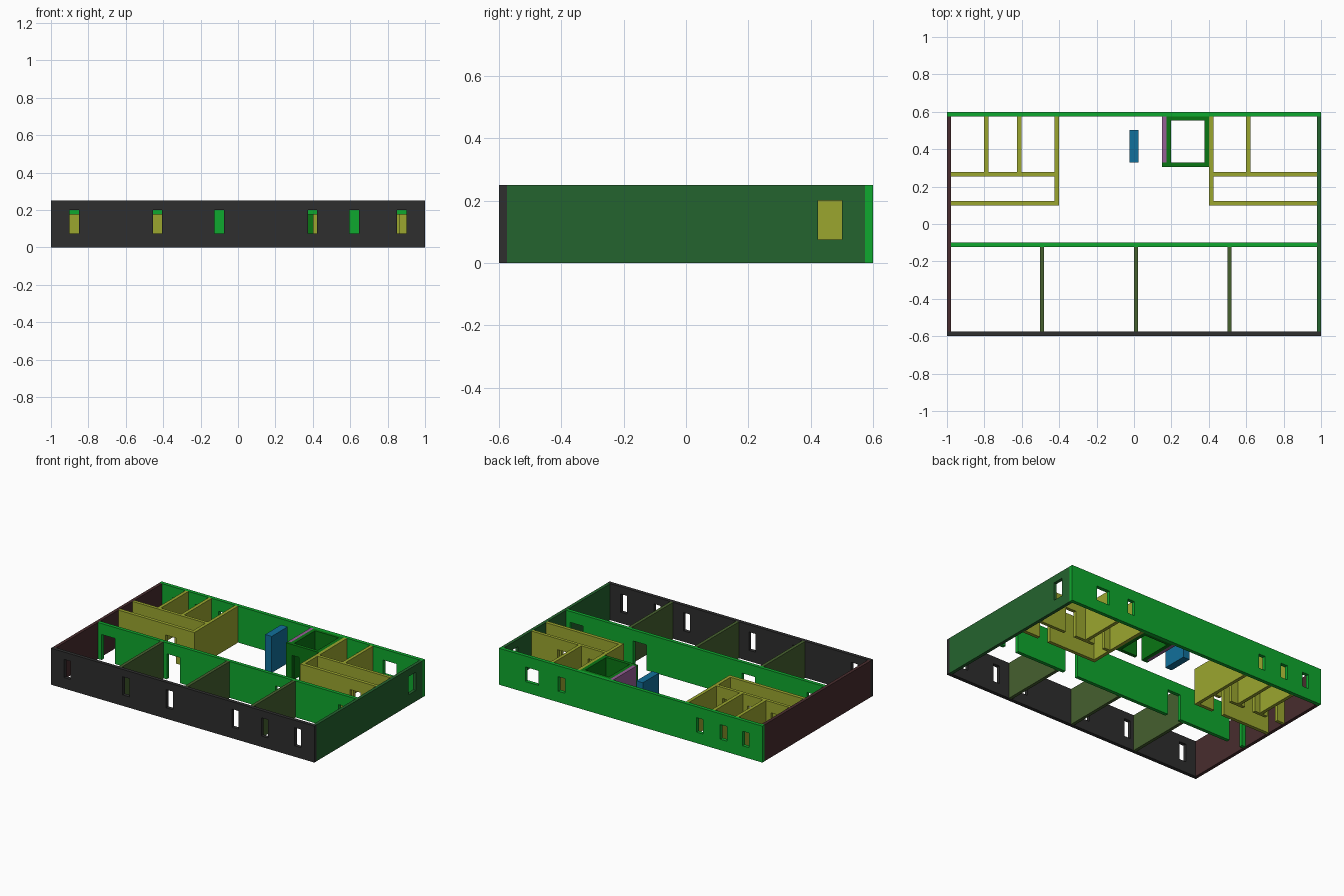
import bpy, bmesh

if "Cube" in bpy.data.objects:
    bpy.data.objects.remove(bpy.data.objects["Cube"])

H = 0.25          # wall height
DOOR_TOP = 0.175  # door head height


def srgb(r, g, b):
    def lin(c):
        c /= 255
        return c / 12.92 if c <= 0.04045 else ((c + 0.055) / 1.055) ** 2.4
    return (lin(r), lin(g), lin(b), 1)


def material(name, rgb):
    m = bpy.data.materials.new(name)
    m.diffuse_color = srgb(*rgb)
    m.use_nodes = True
    m.node_tree.nodes["Principled BSDF"].inputs["Base Color"].default_value = m.diffuse_color
    return m


CHARCOAL = material("charcoal", (46, 46, 46))
GREEN = material("bright_green", (15, 168, 46))
FOREST = material("forest_green", (36, 99, 46))
MAROON = material("dark_maroon", (72, 44, 46))
MOSS = material("moss_green", (70, 96, 47))
YELLOW = material("olive_yellow", (155, 166, 47))
SHAFT = material("shaft_green", (10, 118, 20))
PURPLE = material("purple", (150, 95, 150))
BLUE = material("blue", (17, 112, 155))


def wall(name, mat, x0, x1, y0, y1, holes=()):
    """Straight wall in plan; holes are (start, end, z0, z1) along its long side."""
    along_x = (x1 - x0) > (y1 - y0)
    a0, a1, t0, t1 = (x0, x1, y0, y1) if along_x else (y0, y1, x0, x1)
    A = sorted({a0, a1} | {v for h in holes for v in h[:2]})
    Z = sorted({0, H} | {v for h in holes for v in h[2:]})

    def solid(i, k):
        if not (0 <= i < len(A) - 1 and 0 <= k < len(Z) - 1):
            return False
        a, z = (A[i] + A[i + 1]) / 2, (Z[k] + Z[k + 1]) / 2
        return not any(h[0] < a < h[1] and h[2] < z < h[3] for h in holes)

    bm = bmesh.new()

    def quad(*pts):
        bm.faces.new([bm.verts.new((a, t, z) if along_x else (t, a, z)) for a, t, z in pts])

    for i in range(len(A) - 1):
        for k in range(len(Z) - 1):
            if not solid(i, k):
                continue
            p, q, b, c = A[i], A[i + 1], Z[k], Z[k + 1]
            for t in (t0, t1):
                quad((p, t, b), (q, t, b), (q, t, c), (p, t, c))
            for a, n in ((p, i - 1), (q, i + 1)):
                if not solid(n, k):
                    quad((a, t0, b), (a, t1, b), (a, t1, c), (a, t0, c))
            for z, n in ((b, k - 1), (c, k + 1)):
                if not solid(i, n):
                    quad((p, t0, z), (q, t0, z), (q, t1, z), (p, t1, z))
    bmesh.ops.remove_doubles(bm, verts=bm.verts, dist=1e-5)
    bmesh.ops.recalc_face_normals(bm, faces=bm.faces)
    me = bpy.data.meshes.new(name)
    bm.to_mesh(me)
    bm.free()
    me.materials.append(mat)
    ob = bpy.data.objects.new(name, me)
    bpy.context.collection.objects.link(ob)
    return ob


def openings(spans, z0, z1):
    return [(a, b, z0, z1) for a, b in spans]


def doors(*spans):
    return openings(spans, 0, DOOR_TOP)


# Outer walls with windows
wall("front_wall", CHARCOAL, -1, 1, -0.6, -0.575, openings(
    [(x, x + 0.05) for x in (-0.9, -0.455, -0.125, 0.373, 0.597, 0.85)], 0.075, 0.2))
wall("back_wall", GREEN, -1, 1, 0.575, 0.6, openings(
    [(-0.9, -0.85), (-0.73, -0.68), (-0.55, -0.5), (0.5, 0.55), (0.7, 0.8)], 0.075, 0.175))
wall("left_wall", MAROON, -1, -0.978, -0.575, 0.575)
wall("right_wall", FOREST, 0.978, 1, -0.575, 0.575, openings([(0.423, 0.5)], 0.075, 0.2))

# Corridor wall with four doorways, and the front room partitions
wall("corridor_wall", GREEN, -0.978, 0.978, -0.122, -0.098, doors(
    (-0.95, -0.85), (-0.455, -0.355), (0.37, 0.47), (0.85, 0.95)))
for i, x in enumerate((-0.502, 0.0, 0.5)):
    wall(f"front_partition_{i + 1}", MOSS, x, x + 0.022, -0.575, -0.122)

# Left back rooms
wall("left_block_end", YELLOW, -0.425, -0.402, 0.1, 0.575)
wall("left_block_front", YELLOW, -0.978, -0.425, 0.1, 0.124, doors((-0.62, -0.54)))
wall("left_block_inner", YELLOW, -0.978, -0.425, 0.255, 0.277, doors(
    (-0.92, -0.84), (-0.74, -0.66), (-0.55, -0.47)))
for i, x in enumerate((-0.802, -0.625)):
    wall(f"left_block_divider_{i + 1}", YELLOW, x, x + 0.023, 0.277, 0.575)

# Right back rooms
wall("right_block_end", YELLOW, 0.402, 0.425, 0.1, 0.575)
wall("right_block_front", YELLOW, 0.425, 0.978, 0.1, 0.124, doors((0.78, 0.86)))
wall("right_block_inner", YELLOW, 0.425, 0.978, 0.255, 0.277, doors((0.47, 0.55), (0.7, 0.78)))
wall("right_block_divider", YELLOW, 0.6, 0.623, 0.277, 0.575)

# Shaft with doorway and side panel
wall("shaft_front", SHAFT, 0.15, 0.402, 0.305, 0.328, doors((0.195, 0.25)))
wall("shaft_back", SHAFT, 0.173, 0.402, 0.553, 0.575)
wall("shaft_left", SHAFT, 0.173, 0.198, 0.328, 0.553)
wall("shaft_right", SHAFT, 0.376, 0.402, 0.328, 0.553)
wall("shaft_side_panel", PURPLE, 0.15, 0.173, 0.328, 0.575)

# Free-standing column in the hall
wall("hall_column", BLUE, -0.025, 0.025, 0.33, 0.503)
